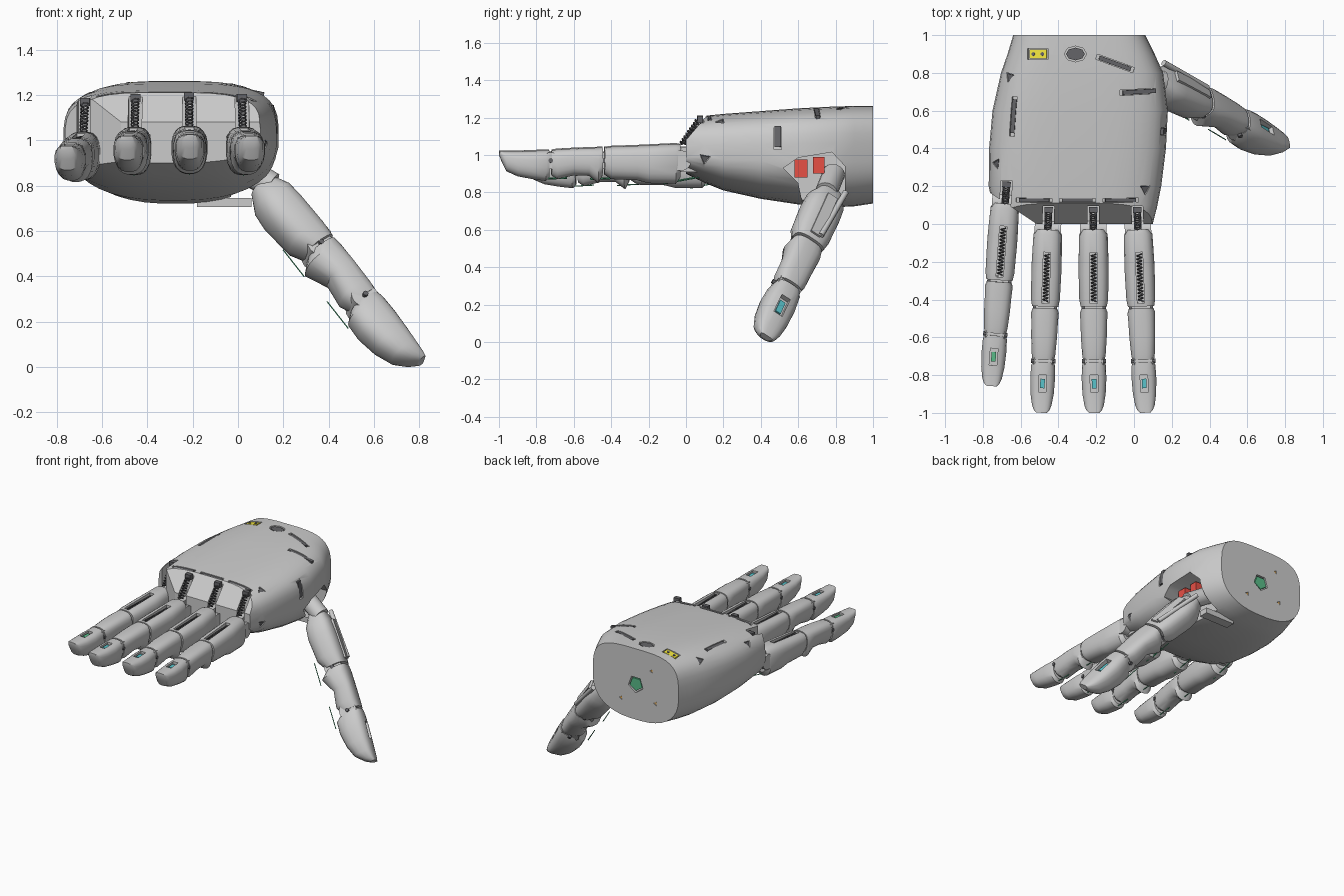
import bpy, bmesh
from math import sin, cos, pi, radians
from mathutils import Vector, Matrix
from mathutils.bvhtree import BVHTree

if "Cube" in bpy.data.objects:
    bpy.data.objects.remove(bpy.data.objects["Cube"])

def mat(name, col):
    m = bpy.data.materials.new(name)
    m.diffuse_color = (*col, 1)
    m.use_nodes = True
    m.node_tree.nodes["Principled BSDF"].inputs["Base Color"].default_value = m.diffuse_color
    return m

DARK, RED = mat("dark", (.13, .13, .14)), mat("red", (.8, .08, .06))
GREEN, TEAL = mat("green", (.1, .5, .25)), mat("teal", (.1, .55, .6))
YELLOW, ORANGE = mat("yellow", (.9, .8, .05)), mat("orange", (.85, .45, .1))

def finish(name, bm, M=None, m=None):
    bmesh.ops.recalc_face_normals(bm, faces=bm.faces)
    me = bpy.data.meshes.new(name)
    bm.to_mesh(me)
    bm.free()
    if M:
        me.transform(M)
    ob = bpy.data.objects.new(name, me)
    bpy.context.collection.objects.link(ob)
    if m:
        me.materials.append(m)
    return ob

def loft_bm(rings):
    bm = bmesh.new()
    vs = [[bm.verts.new(p) for p in r] for r in rings]
    n = len(vs[0])
    for a, b in zip(vs, vs[1:]):
        for i in range(n):
            bm.faces.new((a[i], a[(i + 1) % n], b[(i + 1) % n], b[i]))
    bm.faces.new(vs[0])
    bm.faces.new(vs[-1])
    return bm

def ring(y, xl, xr, zt, zb, zc, n, et, eb):
    # squarish oval with separate roundness above and below its widest line
    pts = []
    for i in range(n):
        a = 2 * pi * (i + .5) / n
        c, s = cos(a), sin(a)
        e = 2 / (et if s > 0 else eb)
        h = zt - zc if s > 0 else zc - zb
        k = abs(c) ** e * (1 if c > 0 else -1)
        pts.append(((xl + xr) / 2 + k * (xr - xl) / 2, y,
                    zc + abs(s) ** e * h * (1 if s > 0 else -1)))
    return pts

def prism(name, pts, z0, z1, M=None, m=None):
    return finish(name, loft_bm([[(x, y, z) for x, y in pts] for z in (z0, z1)]), M, m)

def box(name, x0, x1, y0, y1, z0, z1, M=None, m=None):
    return prism(name, [(x0, y0), (x1, y0), (x1, y1), (x0, y1)], z0, z1, M, m)

def rod(name, a, b, r, M=None, m=None, n=16):
    a, b = Vector(a), Vector(b)
    bm = bmesh.new()
    T = Matrix.Translation((a + b) / 2) @ (b - a).to_track_quat('Z', 'Y').to_matrix().to_4x4()
    bmesh.ops.create_cone(bm, cap_ends=True, segments=n, radius1=r, radius2=r,
                          depth=(b - a).length, matrix=T)
    return finish(name, bm, M, m)

def bake(ob):
    me = bpy.data.meshes.new_from_object(ob.evaluated_get(bpy.context.evaluated_depsgraph_get()))
    return me

def cut(ob, cutter):
    mod = ob.modifiers.new("cut", 'BOOLEAN')
    mod.operation, mod.solver, mod.object = 'DIFFERENCE', 'EXACT', cutter
    me = bake(ob)
    ob.modifiers.clear()
    ob.data = me
    bpy.data.objects.remove(cutter)

def coil(name, a, b, r, turns, M):
    a, b = Vector(a), Vector(b)
    R = (b - a).to_track_quat('Z', 'Y').to_matrix()
    cu = bpy.data.curves.new(name, 'CURVE')
    cu.dimensions, cu.bevel_depth, cu.bevel_resolution = '3D', .004, 0
    sp = cu.splines.new('POLY')
    n = turns * 10
    sp.points.add(n)
    for i in range(n + 1):
        t = 2 * pi * i / 10
        p = a.lerp(b, i / n) + R @ Vector((r * cos(t), r * sin(t), 0))
        sp.points[i].co = (*(M @ p), 1)
    tmp = bpy.data.objects.new(name + "_path", cu)
    bpy.context.collection.objects.link(tmp)
    me = bake(tmp)
    bpy.data.objects.remove(tmp)
    me.materials.clear()
    me.materials.append(DARK)
    ob = bpy.data.objects.new(name, me)
    bpy.context.collection.objects.link(ob)
    return ob

# Palm shell: y, left, right, top, bottom
secs = [(0, -.70, .10, 1.20, .90), (.1, -.75, .125, 1.21, .85), (.2, -.77, .145, 1.22, .81),
        (.4, -.768, .17, 1.235, .765), (.6, -.75, .18, 1.25, .735), (.8, -.705, .155, 1.26, .72),
        (.9, -.67, .11, 1.262, .725), (1, -.64, .06, 1.262, .74)]
bm = loft_bm([ring(y, l, r, t, b, 1.0, 40, 3.6, 2.5) for y, l, r, t, b in secs])
# sloped knuckle face and slanted little-finger corner
for co, no in [((0, 0, 1.08), (0, -.13, .11)), ((-.5, -.01, 1), (-.18, -.27, 0))]:
    bmesh.ops.bisect_plane(bm, geom=bm.verts[:] + bm.edges[:] + bm.faces[:], plane_co=co,
                           plane_no=Vector(no).normalized(), clear_outer=True)
    bmesh.ops.holes_fill(bm, edges=[e for e in bm.edges if e.is_boundary], sides=0)
bmesh.ops.recalc_face_normals(bm, faces=bm.faces)
skin = BVHTree.FromBMesh(bm)
palm = finish("palm_shell", bm)

# Thumb cavity, servos and bracket
YZ = Matrix(((0, 0, 1, 0), (1, 0, 0, 0), (0, 1, 0, 0), (0, 0, 0, 1)))
cut(palm, prism("cavity", [(.52, .93), (.6, .985), (.78, 1.015), (.85, .94), (.85, .66),
                           (.64, .66), (.6, .85)], -.03, .4, YZ))
box("thumb_servo_front", .0, .09, .58, .65, .88, .975, m=RED)
box("thumb_servo_rear", -.02, .07, .68, .74, .9, .99, m=RED)
box("thumb_bracket", -.18, .06, .77, .84, .705, .745)
rod("thumb_pivot", (-.02, .79, .9), (.15, .75, .8), .06)

# Slots and ports: ray origin, direction, spin, outline, insert material
def rect(w, h):
    return [(-w / 2, -h / 2), (w / 2, -h / 2), (w / 2, h / 2), (-w / 2, h / 2)]

def poly(n, r, sx=1):
    return [(r * sx * cos(2 * pi * i / n), r * sin(2 * pi * i / n)) for i in range(n)]

D, L, B = (0, 0, -1), (-1, 0, 0), (0, -1, 0)
bar, tri = rect(.21, .028), poly(3, .033)
slots = [((-.51, .9, 2), D, 0, rect(.11, .06), YELLOW), ((-.31, .9, 2), D, 0, poly(8, .042, 1.4), DARK),
         ((-.1, .85, 2), D, -.35, bar, DARK), ((.03, .7, 2), D, .05, bar, DARK),
         ((-.64, .57, 2), D, 1.5, bar, DARK), ((-.53, .125, 2), D, 0, rect(.19, .022), DARK),
         ((-.3, .125, 2), D, 0, rect(.19, .022), DARK), ((-.07, .125, 2), D, 0, rect(.19, .022), DARK),
         ((-.66, .78, 2), D, .2, tri, DARK), ((.06, .185, 2), D, .5, tri, DARK),
         ((-.73, .32, 2), D, .9, tri, DARK), ((2, .49, 1.1), L, 0, rect(.04, .14), DARK),
         ((2, .1, .98), L, .4, tri, DARK), ((-.29, 2, 1), B, .3, poly(5, .062), GREEN),
         ((-.42, 2, 1.13), B, 0, poly(3, .016), ORANGE), ((-.17, 2, .87), B, 0, poly(3, .016), ORANGE),
         ((-.45, 2, .9), B, 0, poly(3, .016), ORANGE)]
for o, d, spin, outline, m in slots:
    p, n, _, _ = skin.ray_cast(Vector(o), Vector(d))
    ref = Vector((0, 1, 0)) if abs(n.x) > .8 else Vector((1, 0, 0))
    X = (ref - n * ref.dot(n)).normalized()
    R = Matrix((X, n.cross(X), n)).transposed().to_4x4()
    M = Matrix.Translation(p) @ R @ Matrix.Rotation(spin, 4, 'Z')
    cut(palm, prism("slot", outline, -.02, .04, M))
    prism("palm_insert", [(x * .85, y * .8) for x, y in outline], -.022, -.004, M, m)
    if m == YELLOW:
        for x in (-.025, .025):
            rod("power_pin", (x, 0, -.01), (x, 0, 0), .01, M, DARK, 10)

# Digits: sections are distance, half width, top, bottom
def digit(name, M, parts, channel, window, joints, k):
    objs = []
    for part, rows in parts.items():
        ob = finish(f"{name}_{part}", loft_bm(
            [ring(-t, -w, w, a, b, min(.5 * (a + b) + .01, a - .005), 20, 2.9, 2.5)
             for t, w, a, b in rows]), M)
        if part == "proximal" and channel:
            cut(ob, box("c", -.019, .019, -channel[1], -channel[0], .035, .2, M))
            objs.append(coil(f"{name}_spring", (0, -channel[0] - .01, .058),
                             (0, -channel[1] + .01, .058), .012, 14, M))
        if part == "tip":
            a, b = window
            cut(ob, box("c", -.02 * k, .02 * k, -b, -a, .035 * k, .2, M))
            objs.append(box(f"{name}_sensor", -.012 * k, .012 * k, -b + .02, -a - .02,
                            .02 * k, .043 * k, M, TEAL if name != "little_finger" else GREEN))
        objs.append(ob)
    for t in joints:
        objs.append(rod(f"{name}_hinge", (-.05 * k, -t, 0), (.05 * k, -t, 0), .045 * k, M))
        objs.append(rod(f"{name}_hinge_pin", (-.064 * k, -t, 0), (.064 * k, -t, 0), .012, M, DARK))
        objs.append(rod(f"{name}_tendon", (0, -t + .09, -.095 * k), (0, -t - .07, -.1 * k), .003, M, GREEN, 6))
    return objs

finger = {"proximal": [(.03, .06, .085, -.09), (.055, .076, .09, -.125), (.2, .08, .083, -.122),
                       (.26, .08, .08, -.106), (.40, .077, .075, -.1), (.437, .07, .07, -.075)],
          "middle": [(.447, .066, .07, -.08), (.47, .074, .07, -.122), (.52, .071, .068, -.082),
                     (.6, .069, .065, -.08), (.69, .063, .06, -.1), (.72, .058, .055, -.08)],
          "tip": [(.732, .056, .055, -.09), (.75, .064, .055, -.11), (.82, .066, .053, -.1),
                  (.9, .062, .05, -.085), (.96, .052, .05, -.058), (.985, .042, .05, -.01),
                  (1, .028, .05, .03)]}
for name, loc, yaw, pitch in [("index_finger", (.02, 0, .97), .04, 0),
                              ("middle_finger", (-.215, 0, .975), .004, 0),
                              ("ring_finger", (-.455, 0, .97), -.035, 0),
                              ("little_finger", (-.68, .14, .95), -.075, .025)]:
    M = Matrix.Translation(loc) @ Matrix.Rotation(yaw, 4, 'Z') @ Matrix.Rotation(pitch, 4, 'X')
    digit(name, M, finger, (.15, .42), (.80, .89), (.442, .726), 1)
    # knuckle notch, tongue, side lugs and return spring
    cut(palm, box("notch", -.03, .03, -.06, .095, .03, .4, M))
    box(f"{name}_tongue", -.02, .02, -.06, .07, -.06, .07, M)
    rod(f"{name}_knuckle", (-.07, -.03, 0), (.07, -.03, 0), .055, M)
    box(f"{name}_anchor", -.022, .022, .06, .09, .2, .235, M, DARK)
    coil(f"{name}_knuckle_spring", (0, -.02, .085), (0, .07, .215), .016, 9, M)
    rod(f"{name}_knuckle_tendon", (0, .07, -.09), (0, -.12, -.125), .003, M, GREEN, 6)

# Thumb, hanging down and out from the cavity
base, end = Vector((.12, .76, .83)), Vector((.775, .41, .06))
d = (end - base).normalized()
up = Vector((.8, .45, .4))
up = (up - d * up.dot(d)).normalized()
M = Matrix.Translation(base) @ Matrix(((-d).cross(up), -d, up)).transposed().to_4x4()
thumb = {"proximal": [(-.02, .06, .06, -.06), (.06, .105, .085, -.1), (.14, .11, .09, -.11),
                      (.3, .105, .09, -.1), (.37, .09, .085, -.06)],
         "middle": [(.385, .085, .085, -.06), (.43, .098, .088, -.11), (.53, .088, .085, -.06),
                    (.64, .085, .082, -.08), (.69, .072, .08, -.06)],
         "tip": [(.705, .072, .08, -.07), (.74, .085, .083, -.11), (.82, .092, .08, -.115),
                 (.92, .088, .072, -.1), (1.0, .074, .066, -.07), (1.05, .056, .062, -.02),
                 (1.075, .036, .058, .02)]}
objs = digit("thumb", M, thumb, None, (.8, .92), (.38, .697), 1.35)
objs.append(rod("thumb_push_rod", (.06, .02, .08), (.03, -.33, .095), .016, M))
objs.append(box("thumb_back_plate", -.03, .03, -.34, -.06, .07, .1, M))
low = min(v.co.z for o in objs for v in o.data.vertices)
for o in objs:
    o.data.transform(Matrix.Translation((0, 0, -low)))

# Smooth shading with crisp edges
for o in bpy.data.objects:
    if o.type == 'MESH':
        o.data.shade_smooth()
        o.data.set_sharp_from_angle(angle=radians(32))
